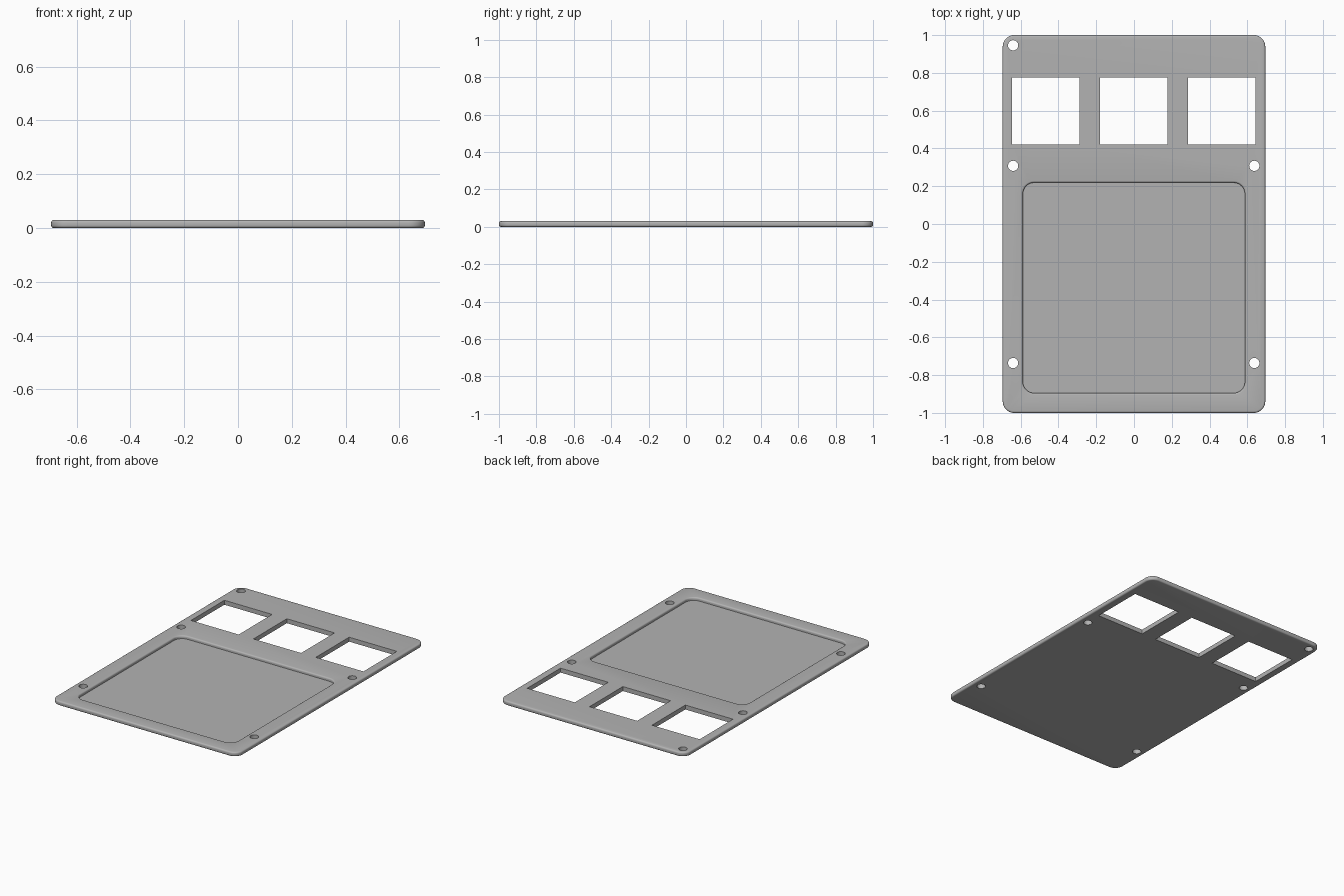
import bpy, bmesh
from math import cos, sin, pi, radians

cube = bpy.data.objects.get("Cube")
if cube:
    bpy.data.objects.remove(cube, do_unlink=True)

THICK = 0.03
FLOOR = 0.01      # height of the recess floor
ROUND = 0.01      # edge rounding

grey = bpy.data.materials.new("light grey")
grey.use_nodes = True
colour = (0.45, 0.45, 0.45, 1)
grey.diffuse_color = colour
grey.node_tree.nodes["Principled BSDF"].inputs["Base Color"].default_value = colour


def outline(x0, x1, y0, y1, r, steps=8):
    """Rounded rectangle, counter-clockwise."""
    points = []
    corners = [(x1 - r, y1 - r), (x0 + r, y1 - r), (x0 + r, y0 + r), (x1 - r, y0 + r)]
    for k, (cx, cy) in enumerate(corners):
        for i in range(steps + 1):
            a = (k + i / steps) * pi / 2
            points.append((cx + r * cos(a), cy + r * sin(a)))
    return points


def loft(name, rings):
    """Closed solid through a stack of (outline, height) rings."""
    bm = bmesh.new()
    loops = [[bm.verts.new((x, y, z)) for x, y in pts] for pts, z in rings]
    n = len(loops[0])
    for low, high in zip(loops, loops[1:]):
        for i in range(n):
            j = (i + 1) % n
            bm.faces.new((low[i], low[j], high[j], high[i]))
    bm.faces.new(loops[0][::-1])
    bm.faces.new(loops[-1])
    mesh = bpy.data.meshes.new(name)
    bm.to_mesh(mesh)
    bm.free()
    obj = bpy.data.objects.new(name, mesh)
    bpy.context.collection.objects.link(obj)
    mesh.materials.append(grey)
    return obj


def cut(target, cutter):
    mod = target.modifiers.new("cut", "BOOLEAN")
    mod.operation = "DIFFERENCE"
    mod.solver = "EXACT"
    mod.object = cutter
    bpy.context.view_layer.objects.active = target
    bpy.ops.object.modifier_apply(modifier=mod.name)
    bpy.data.objects.remove(cutter, do_unlink=True)


# Plate with rounded rim
arc = [i * pi / 8 for i in range(5)]
rim = [(ROUND * (1 - sin(a)), ROUND * (1 - cos(a))) for a in arc]
rim += [(inset, THICK - z) for inset, z in reversed(rim)]
plate = loft("faceplate", [
    (outline(-0.695 + d, 0.695 - d, -1 + d, 1 - d, 0.06 - d), z) for d, z in rim])

# Shallow recess with a softened lip
lip = [(ROUND, FLOOR)]
lip += [(ROUND * sin(a), THICK - ROUND * (1 - cos(a))) for a in reversed(arc)]
lip += [(0, THICK + 0.02)]
cut(plate, loft("recess_cutter", [
    (outline(-0.598 + d, 0.597 - d, -0.905 + d, 0.229 - d, 0.07 - d), z) for d, z in lip]))

# Three square windows
for x in (-0.467, -0.001, 0.464):
    square = [(x + sx * 0.178, 0.598 + sy * 0.178)
              for sx, sy in ((1, 1), (-1, 1), (-1, -1), (1, -1))]
    cut(plate, loft("window_cutter", [(square, -0.1), (square, 0.1)]))

# Five screw holes
for x, y in ((-0.64, 0.946), (-0.64, 0.308), (0.637, 0.308), (-0.64, -0.736), (0.637, -0.736)):
    circle = [(x + 0.027 * cos(i * pi / 16), y + 0.027 * sin(i * pi / 16)) for i in range(32)]
    cut(plate, loft("hole_cutter", [(circle, -0.1), (circle, 0.1)]))

bpy.ops.object.select_all(action="DESELECT")
plate.select_set(True)
bpy.context.view_layer.objects.active = plate
bpy.ops.object.shade_smooth_by_angle(angle=radians(30))
